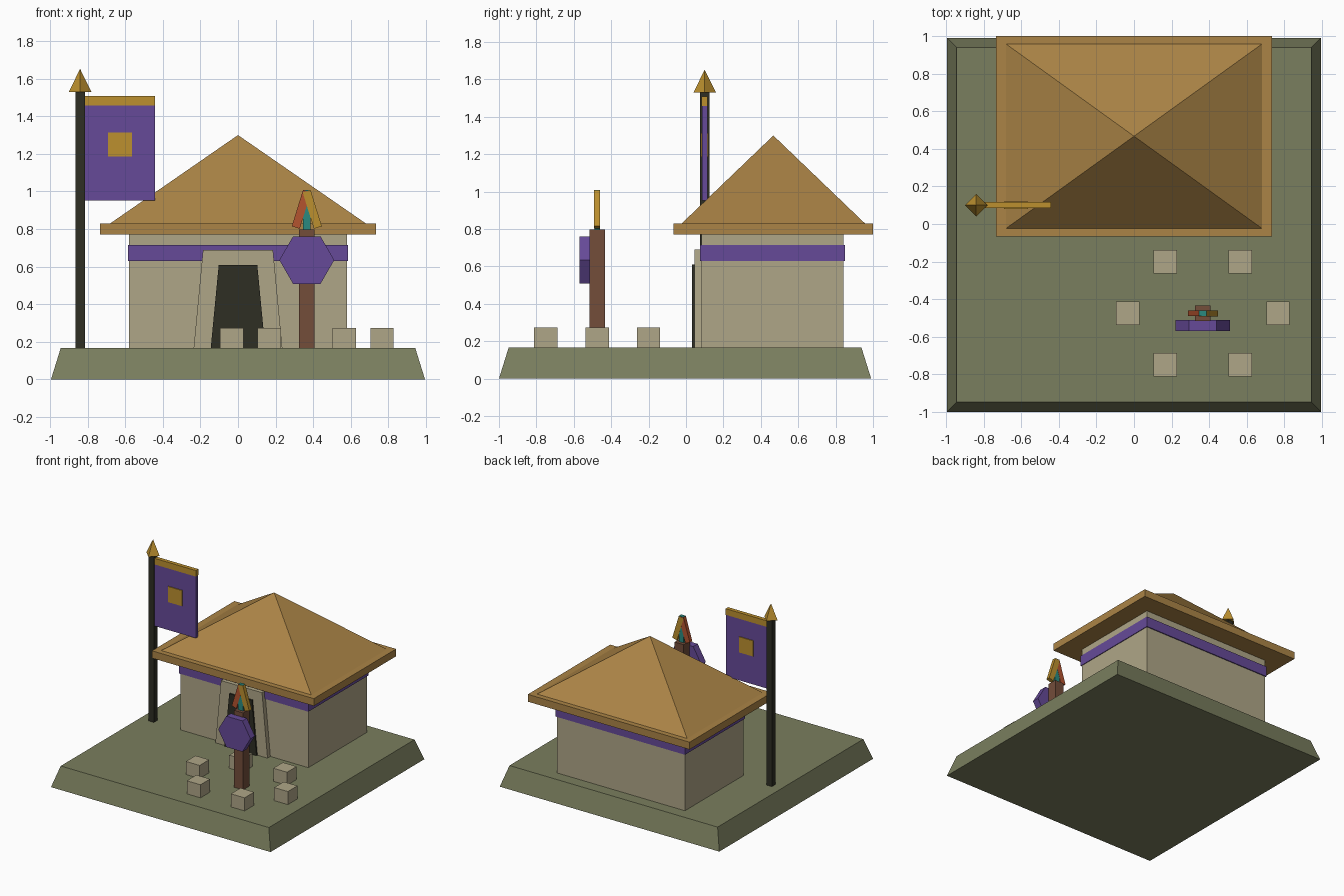
import bpy
import bmesh
from math import cos, sin, pi, radians
from mathutils import Matrix

cube = bpy.data.objects.get("Cube")
if cube:
    bpy.data.objects.remove(cube, do_unlink=True)


def material(name, hex_colour):
    """Flat material from an sRGB hex colour."""
    srgb = [int(hex_colour[i:i + 2], 16) / 255 for i in range(0, 6, 2)]
    colour = [((c + 0.055) / 1.055) ** 2.4 for c in srgb] + [1]
    mat = bpy.data.materials.new(name)
    mat.use_nodes = True
    mat.diffuse_color = colour
    mat.node_tree.nodes["Principled BSDF"].inputs["Base Color"].default_value = colour
    return mat


moss = material("moss green", "7A7E5E")
stone = material("pale stone", "AFA687")
thatch = material("thatch tan", "AB8446")
purple = material("purple cloth", "664A98")
dark = material("charcoal", "2E2E24")
gold = material("gold", "BC902F")
wood = material("brown wood", "734D3A")
rust = material("rust red", "B4532F")
teal = material("teal", "2A8A80")


def finish(name, bm, mat):
    bmesh.ops.recalc_face_normals(bm, faces=bm.faces)
    mesh = bpy.data.meshes.new(name)
    bm.to_mesh(mesh)
    bm.free()
    mesh.materials.append(mat)
    obj = bpy.data.objects.new(name, mesh)
    bpy.context.collection.objects.link(obj)
    return obj


def block(name, mat, x, y, z0, z1, size, top=None, turn=0, lean=0):
    """Box from z0 to z1 whose top may differ in size; a zero top gives a point."""
    top = size if top is None else top
    bm = bmesh.new()
    bmesh.ops.create_cube(bm, size=1)
    for v in bm.verts:
        w, d = top if v.co.z > 0 else size
        v.co.x *= w
        v.co.y *= d
        v.co.z *= z1 - z0
    bmesh.ops.remove_doubles(bm, verts=bm.verts, dist=0.0001)
    place = (Matrix.Translation((x, y, (z0 + z1) / 2))
             @ Matrix.Rotation(lean, 4, 'Y') @ Matrix.Rotation(turn, 4, 'Z'))
    bm.transform(place)
    return finish(name, bm, mat)


GROUND = 0.167

# Sloped ground slab
block("ground_base", moss, 0, -0.005, 0, GROUND, (1.99, 1.99), (1.886, 1.886))

# Hut: walls, cloth band, eave slab and hipped roof
HUT_Y = 0.462
block("hut_walls", stone, 0, HUT_Y, GROUND, 0.77, (1.16, 0.76))
block("wall_band", purple, 0, HUT_Y, 0.63, 0.715, (1.172, 0.776))
block("roof_eave", thatch, 0, 0.467, 0.77, 0.83, (1.466, 1.066))
block("roof_pyramid", thatch, 0, 0.467, 0.83, 1.3, (1.36, 0.98), (0, 0))

# Tapered doorway
block("door_frame", stone, 0, 0.068, GROUND, 0.69, (0.472, 0.046), (0.372, 0.046))
block("door_opening", dark, 0, 0.045, GROUND, 0.61, (0.29, 0.026), (0.205, 0.026))

# Banner on its pole
POLE_X, POLE_Y = -0.84, 0.1
block("banner_pole", dark, POLE_X, POLE_Y, GROUND, 1.53, (0.05, 0.05))
block("pole_tip", gold, POLE_X, POLE_Y, 1.53, 1.652, (0.085, 0.085), (0, 0), turn=pi / 4)
block("banner_cloth", purple, -0.628, POLE_Y, 0.953, 1.458, (0.374, 0.028))
block("banner_top_trim", gold, -0.628, POLE_Y, 1.458, 1.508, (0.374, 0.032))
block("banner_emblem", gold, -0.628, POLE_Y, 1.185, 1.313, (0.128, 0.042))

# Totem post
TOTEM_X, TOTEM_Y = 0.366, -0.475
block("totem_post", wood, TOTEM_X, TOTEM_Y, GROUND, 0.798, (0.082, 0.082))

# Hexagonal shield hung on the front of the post
bm = bmesh.new()
bmesh.ops.create_cone(bm, cap_ends=True, segments=6, radius1=0.146, radius2=0.146, depth=0.058)
bmesh.ops.rotate(bm, verts=bm.verts, matrix=Matrix.Rotation(radians(30), 3, 'Z'))
if max(v.co.x for v in bm.verts) < 0.14:
    bmesh.ops.rotate(bm, verts=bm.verts, matrix=Matrix.Rotation(radians(30), 3, 'Z'))
bm.transform(Matrix.Translation((TOTEM_X, -0.541, 0.635)) @ Matrix.Rotation(pi / 2, 4, 'X'))
finish("totem_shield", bm, purple)

# Feathers leaning together on top of the post
block("feather_middle", teal, TOTEM_X, TOTEM_Y, 0.798, 1.008, (0.042, 0.03))
for name, mat, side, depth in (("feather_right", rust, -1, 0.031), ("feather_left", gold, 1, 0.032)):
    block(name, mat, TOTEM_X + side * 0.029, TOTEM_Y, 0.804, 1.006, (0.044, depth),
          lean=-side * 0.3)

# Ring of stone seats around the totem
for i in range(6):
    a = i * pi / 3
    block(f"stone_seat_{i + 1}", stone, TOTEM_X + 0.4 * cos(a), TOTEM_Y + 0.317 * sin(a),
          GROUND - 0.01, 0.274, (0.124, 0.124))
